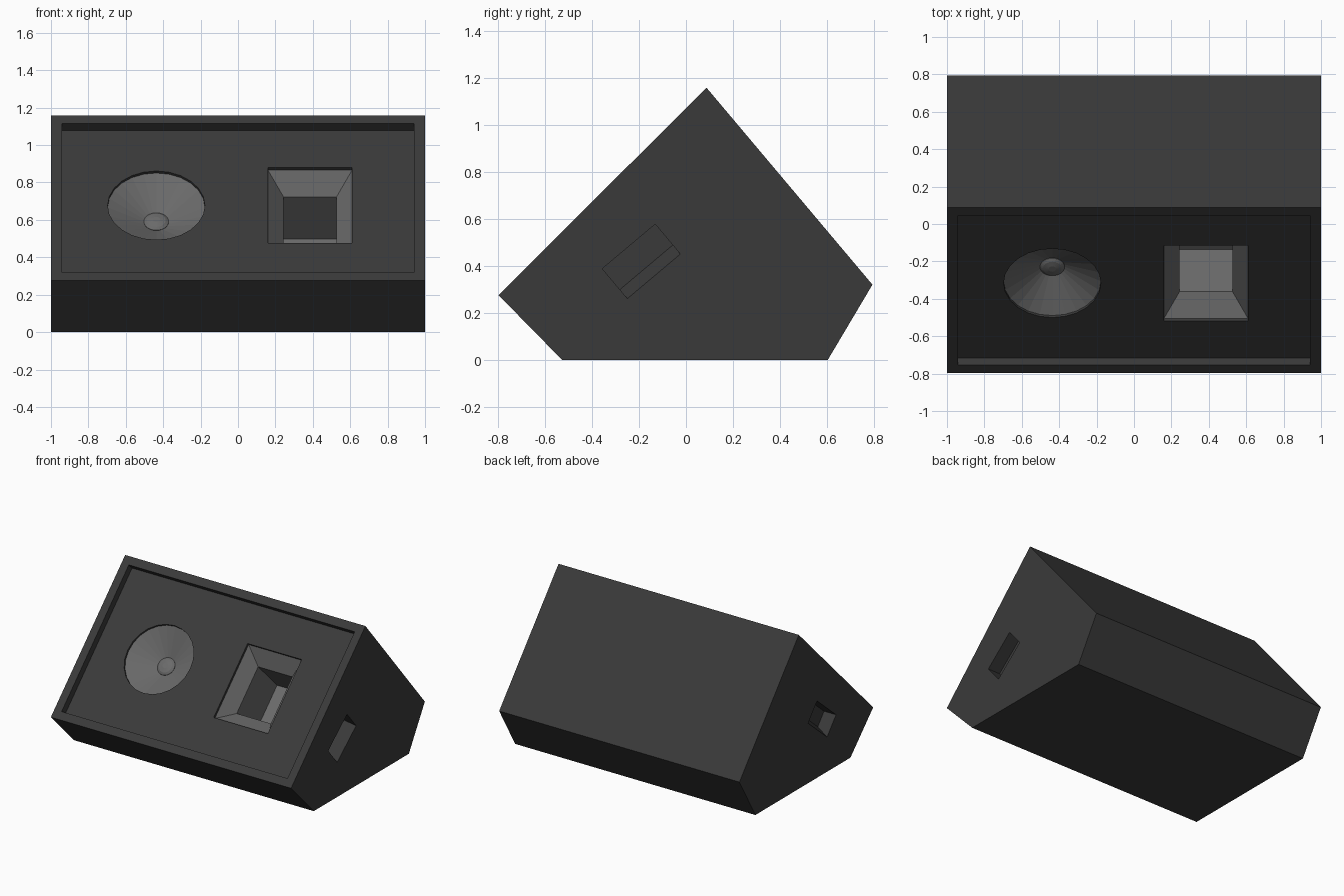
import bpy, bmesh, math
from mathutils import Vector

if "Cube" in bpy.data.objects:
    bpy.data.objects.remove(bpy.data.objects["Cube"])


def material(name, v):
    m = bpy.data.materials.new(name)
    m.diffuse_color = (v, v, v, 1)
    m.use_nodes = True
    m.node_tree.nodes["Principled BSDF"].inputs["Base Color"].default_value = m.diffuse_color
    return m


black = material("cabinet_black", 0.042)
grey = material("driver_grey", 0.145)


def loft(name, rings, place, mats=None):
    """Closed solid through matching rings of 3D points; mats = slot per band, last one for the end cap."""
    bm = bmesh.new()
    rows = [[bm.verts.new(place(*p)) for p in ring] for ring in rings]
    mats = mats or [0] * len(rings)
    n = len(rows[0])
    for k in range(len(rows) - 1):
        for i in range(n):
            j = (i + 1) % n
            f = bm.faces.new((rows[k][i], rows[k][j], rows[k + 1][j], rows[k + 1][i]))
            f.material_index = mats[k]
    bm.faces.new(rows[0])
    bm.faces.new(rows[-1]).material_index = mats[-1]
    bmesh.ops.recalc_face_normals(bm, faces=bm.faces)
    me = bpy.data.meshes.new(name)
    bm.to_mesh(me)
    bm.free()
    me.materials.append(black)
    me.materials.append(grey)
    ob = bpy.data.objects.new(name, me)
    bpy.context.collection.objects.link(ob)
    return ob


def rect(x0, x1, v0, v1, d):
    return [(x0, v0, d), (x1, v0, d), (x1, v1, d), (x0, v1, d)]


def circle(cx, cv, r, d, n=24):
    return [(cx + r * math.cos(2 * math.pi * i / n),
             cv + r * math.sin(2 * math.pi * i / n), d) for i in range(n)]


# Wedge cabinet: side profile extruded across x
profile = [(-0.797, 0.275), (-0.527, 0), (0.603, 0), (0.793, 0.32), (0.087, 1.158)]
cabinet = loft("cabinet", [[(x, y, z) for y, z in profile] for x in (-1, 1)],
               lambda x, y, z: Vector((x, y, z)))

# Frame of the sloped front: x across, v up the slope, d depth inwards
corner = Vector((0, *profile[0]))
slope = Vector((0, *profile[4])) - corner
length = slope.length
up = slope.normalized()
inward = Vector((0, up.z, -up.y))


def front(x, v, d):
    return corner + Vector((x, 0, 0)) + up * v + inward * d


FLOOR = 0.055          # depth of the baffle behind the rim
MID = length / 2
cutters = []

# Recess leaving a rim around the baffle
cutters.append(loft("baffle_cutter", [rect(-0.94, 0.94, 0.06, length - 0.06, d)
                                      for d in (-0.05, FLOOR)], front))

# Round driver cone
cx = -0.437
cutters.append(loft("cone_cutter", [circle(cx, MID, 0.26, FLOOR - 0.03),
                                    circle(cx, MID, 0.26, FLOOR + 0.015),
                                    circle(cx, MID, 0.065, FLOOR + 0.125)],
                    front, [0, 1, 1]))

# Flared horn with a deep rectangular throat
hx = 0.385


def horn_ring(hw, hv, d):
    return rect(hx - hw, hx + hw, MID - hv, MID + hv, FLOOR + d)


cutters.append(loft("horn_cutter", [horn_ring(0.225, 0.285, -0.03),
                                    horn_ring(0.225, 0.285, 0.018),
                                    horn_ring(0.142, 0.18, 0.115),
                                    horn_ring(0.142, 0.18, 0.433)],
                    front, [0, 1, 1, 1]))

# Handle pockets on both sides, with a sloping lower wall
U, W = Vector((0, 0.765, 0.644)), Vector((0, -0.644, 0.765))
for side, label in ((1, "right"), (-1, "left")):
    def pocket(u, w, d, s=side):
        return Vector((s * (1 - d), -0.19, 0.419)) + U * u + W * w
    cutters.append(loft(label + "_handle_cutter",
                        [rect(-0.147, 0.147, -0.083, 0.083, -0.03),
                         rect(-0.147, 0.147, -0.083, 0.083, 0),
                         rect(-0.147, 0.147, -0.033, 0.083, 0.1)], pocket))

# Cut everything out of the cabinet
bpy.context.view_layer.objects.active = cabinet
for c in cutters:
    mod = cabinet.modifiers.new(c.name, 'BOOLEAN')
    mod.operation = 'DIFFERENCE'
    mod.solver = 'EXACT'
    mod.object = c
    bpy.ops.object.modifier_apply(modifier=mod.name)
for c in cutters:
    bpy.data.objects.remove(c)

# Low dust cap in the middle of the cone
loft("dust_cap", [circle(cx, MID, r, FLOOR + d) for r, d in
                  ((0.066, 0.127), (0.066, 0.122), (0.05, 0.112), (0.02, 0.106))],
     front, [1, 1, 1, 1])
